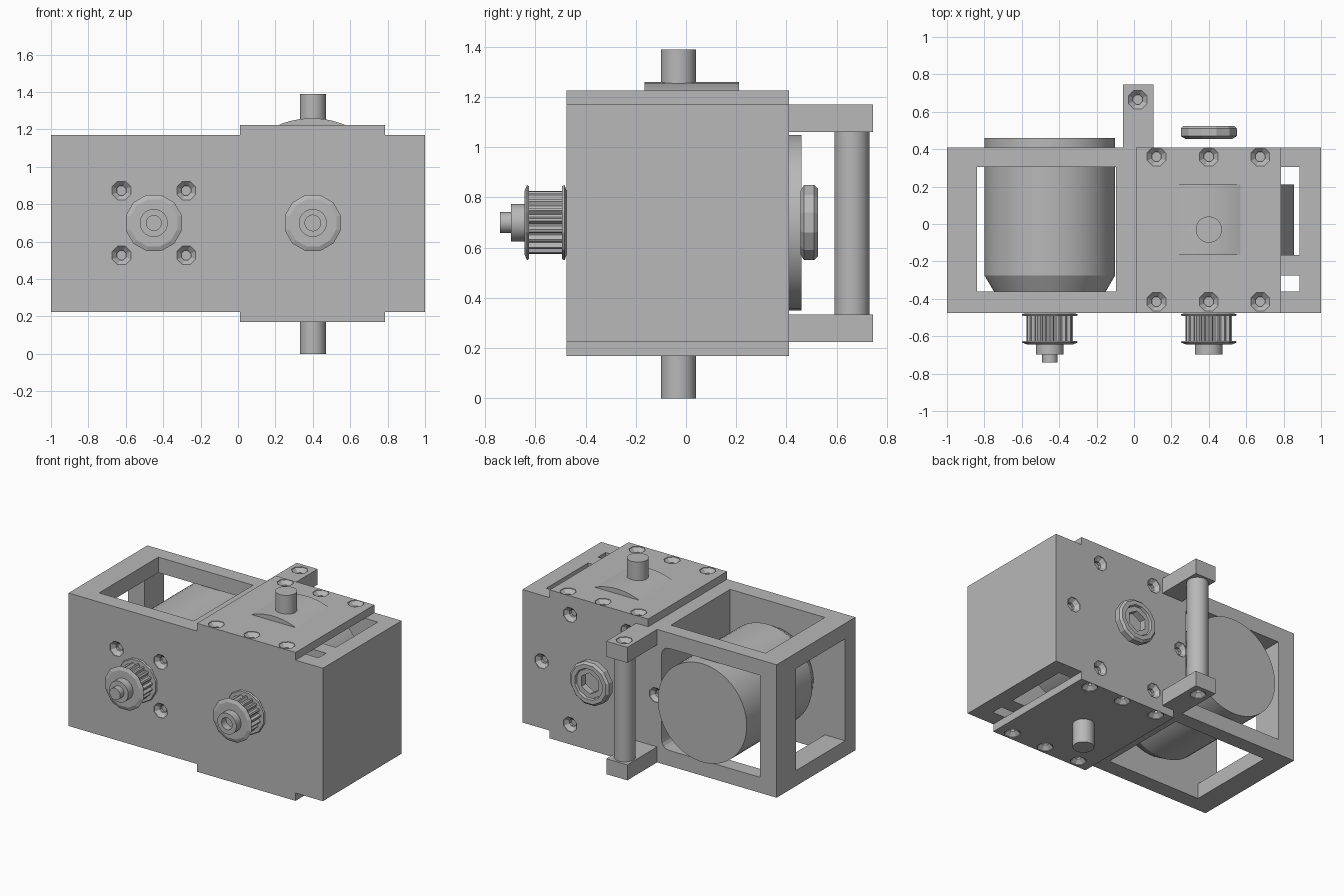
import bpy, bmesh, math
from mathutils import Vector, Matrix

if "Cube" in bpy.data.objects:
    bpy.data.objects.remove(bpy.data.objects["Cube"])

grey = bpy.data.materials.new("machined_grey")
grey.use_nodes = True
grey.diffuse_color = (0.48, 0.48, 0.48, 1)
grey.node_tree.nodes["Principled BSDF"].inputs["Base Color"].default_value = grey.diffuse_color


def finish(name, bm, smooth=False):
    bmesh.ops.recalc_face_normals(bm, faces=bm.faces)
    mesh = bpy.data.meshes.new(name)
    bm.to_mesh(mesh)
    bm.free()
    mesh.materials.append(grey)
    obj = bpy.data.objects.new(name, mesh)
    bpy.context.scene.collection.objects.link(obj)
    if smooth:
        bpy.ops.object.select_all(action='DESELECT')
        obj.select_set(True)
        bpy.context.view_layer.objects.active = obj
        bpy.ops.object.shade_smooth_by_angle(angle=math.radians(30))
    return obj


def box(name, x, y, z, fillet=0):
    """Box from three (low, high) ranges; fillet rounds its +x edges along y."""
    bm = bmesh.new()
    bmesh.ops.create_cube(bm, size=1)
    for v in bm.verts:
        v.co = Vector([(a + b) / 2 + c * (b - a) for c, (a, b) in zip(v.co, (x, y, z))])
    if fillet:
        edges = [e for e in bm.edges
                 if all(v.co.x > x[1] - 0.001 for v in e.verts)
                 and abs(e.verts[0].co.y - e.verts[1].co.y) > 0.01]
        bmesh.ops.bevel(bm, geom=edges, offset=fillet, segments=4, profile=0.5, affect='EDGES')
    return finish(name, bm)


def revolve(bm, profile, sides, loc, axis, closed=False, radius=None):
    """Turn (radius, distance) points around an axis starting at loc."""
    turn = Matrix.Translation(loc) @ Vector(axis).to_track_quat('Z', 'Y').to_matrix().to_4x4()
    rings = []
    for r, d in profile:
        ring = []
        for i in range(sides):
            a = 2 * math.pi * (i + 0.5) / sides
            k = r * (radius(i) if radius else 1)
            ring.append(bm.verts.new(turn @ Vector((k * math.cos(a), k * math.sin(a), d))))
        rings.append(ring)
    pairs = list(zip(rings, rings[1:]))
    if closed:
        pairs.append((rings[-1], rings[0]))
    else:
        bm.faces.new(rings[0])
        bm.faces.new(rings[-1])
    for a, b in pairs:
        for i in range(sides):
            j = (i + 1) % sides
            bm.faces.new((a[i], a[j], b[j], b[i]))


def turned(name, profile, sides, loc, axis, closed=False, radius=None):
    bm = bmesh.new()
    revolve(bm, profile, sides, loc, axis, closed, radius)
    return finish(name, bm, sides >= 24 and not radius)


def cut(obj, cutters):
    for c in cutters:
        mod = obj.modifiers.new("cut", 'BOOLEAN')
        mod.operation = 'DIFFERENCE'
        mod.solver = 'EXACT'
        mod.object = c
    bpy.context.view_layer.update()
    graph = bpy.context.evaluated_depsgraph_get()
    mesh = bpy.data.meshes.new_from_object(obj.evaluated_get(graph))
    obj.modifiers.clear()
    obj.data = mesh


FRONT, BACK = -0.475, 0.41
LOW, HIGH = 0.225, 1.17
MOTOR_X, DRIVE_X, MID_Z = -0.45, 0.4, 0.7

# Housing with motor bay on one side and gear bay on the other
housing = box("housing", (-1, 1), (FRONT, BACK), (LOW, HIGH))
covers = [box("top_cover", (0.01, 0.785), (FRONT, BACK), (HIGH, 1.225)),
          box("bottom_cover", (0.01, 0.785), (FRONT, BACK), (0.17, LOW))]
arms = [box("top_arm", (-0.06, 0.105), (BACK, 0.745), (1.06, HIGH)),
        box("bottom_arm", (-0.06, 0.105), (BACK, 0.745), (LOW, 0.335))]
bays = [box("bay_window_cutter", (-0.84, -0.095), (-0.36, 0.305), (0.1, 1.3)),
        box("bay_back_cutter", (-0.87, -0.095), (-0.36, 0.6), (0.335, 1.06), 0.06),
        box("bay_side_cutter", (-1.2, -0.8), (-0.36, 0.19), (0.335, 1.06)),
        box("gear_bay_cutter", (0.03, 0.885), (-0.165, 0.305), (0.1, 1.3)),
        box("gear_slot_cutter", (0.03, 0.885), (-0.36, -0.275), (0.1, 1.3))]

# Countersunk screw holes on every face
screws = []
for sx in (-1, 1):
    for sz in (-1, 1):
        screws.append(((MOTOR_X + sx * 0.173, FRONT, MID_Z + sz * 0.173), (0, 1, 0)))
for i in range(6):
    a = i * math.pi / 3
    screws.append(((DRIVE_X + 0.45 * math.cos(a), BACK, MID_Z + 0.45 * math.sin(a)), (0, -1, 0)))
for z, d in ((1.225, -1), (0.17, 1)):
    for x in (0.12, DRIVE_X, 0.675):
        for y in (-0.415, 0.36):
            screws.append(((x, y, z), (0, 0, d)))
for z, d in ((HIGH, -1), (LOW, 1)):
    screws.append(((0.02, 0.665, z), (0, 0, d)))
bm = bmesh.new()
for loc, axis in screws:
    revolve(bm, [(0.054, -0.02), (0.054, 0.004), (0.027, 0.03), (0.027, 0.05)], 8, loc, axis)
holes = finish("screw_hole_cutter", bm)

cut(housing, bays + [holes])
for part in covers + arms:
    cut(part, [holes])
for c in bays + [holes]:
    bpy.data.objects.remove(c)

# Rod between the rear arms
turned("rear_rod", [(0.07, 0.33), (0.07, 1.065)], 32, (0.02, 0.66, 0), (0, 0, 1))

# Motor can, chamfered at the front
turned("motor", [(0.3, 0), (0.35, 0.085), (0.35, 0.82)], 48, (MOTOR_X, -0.36, MID_Z), (0, 1, 0))

# Gear drum that pokes through the top cover, and the upright output shaft
turned("gear_drum", [(0.46, -0.165), (0.46, 0.21)], 64, (0.395, 0, 0.8), (0, 1, 0))
turned("output_shaft", [(0.07, 0), (0.07, 1.39)], 32, (DRIVE_X, -0.03, 0), (0, 0, 1))


# Belt pulleys on the front face
def pulley(prefix, x):
    loc, axis = (x, FRONT, MID_Z), (0, -1, 0)
    for label, d in (("inner", 0), ("outer", 0.15)):
        turned(f"{prefix}_{label}_flange", [(0.15, d), (0.155, d + 0.008), (0.13, d + 0.018)]
               if d else [(0.13, d), (0.155, d + 0.008), (0.15, d + 0.018)], 12, loc, axis)
    turned(f"{prefix}_teeth", [(0.125, 0.01), (0.125, 0.155)], 72, loc, axis,
           radius=lambda i: 1 if i % 4 < 2 else 0.86)
    turned(f"{prefix}_hub", [(0.075, 0.15), (0.075, 0.222), (0.042, 0.222), (0.042, 0.17)],
           24, loc, axis)


pulley("motor_pulley", MOTOR_X)
pulley("drive_pulley", DRIVE_X)
turned("motor_shaft", [(0.042, 0.16), (0.042, 0.265)], 24, (MOTOR_X, FRONT, MID_Z), (0, -1, 0))

# Rear nut with a stepped collar and six-sided bore
nut = (DRIVE_X, 0.455, MID_Z)
turned("rear_nut", [(0.13, 0), (0.155, 0.015), (0.155, 0.055), (0.14, 0.07),
                    (0.11, 0.07), (0.105, 0.055), (0.105, 0)], 12, nut, (0, 1, 0), closed=True)
turned("rear_nut_bore", [(0.115, 0.005), (0.115, 0.055), (0.075, 0.055), (0.075, 0.005)],
       6, nut, (0, 1, 0), closed=True)
